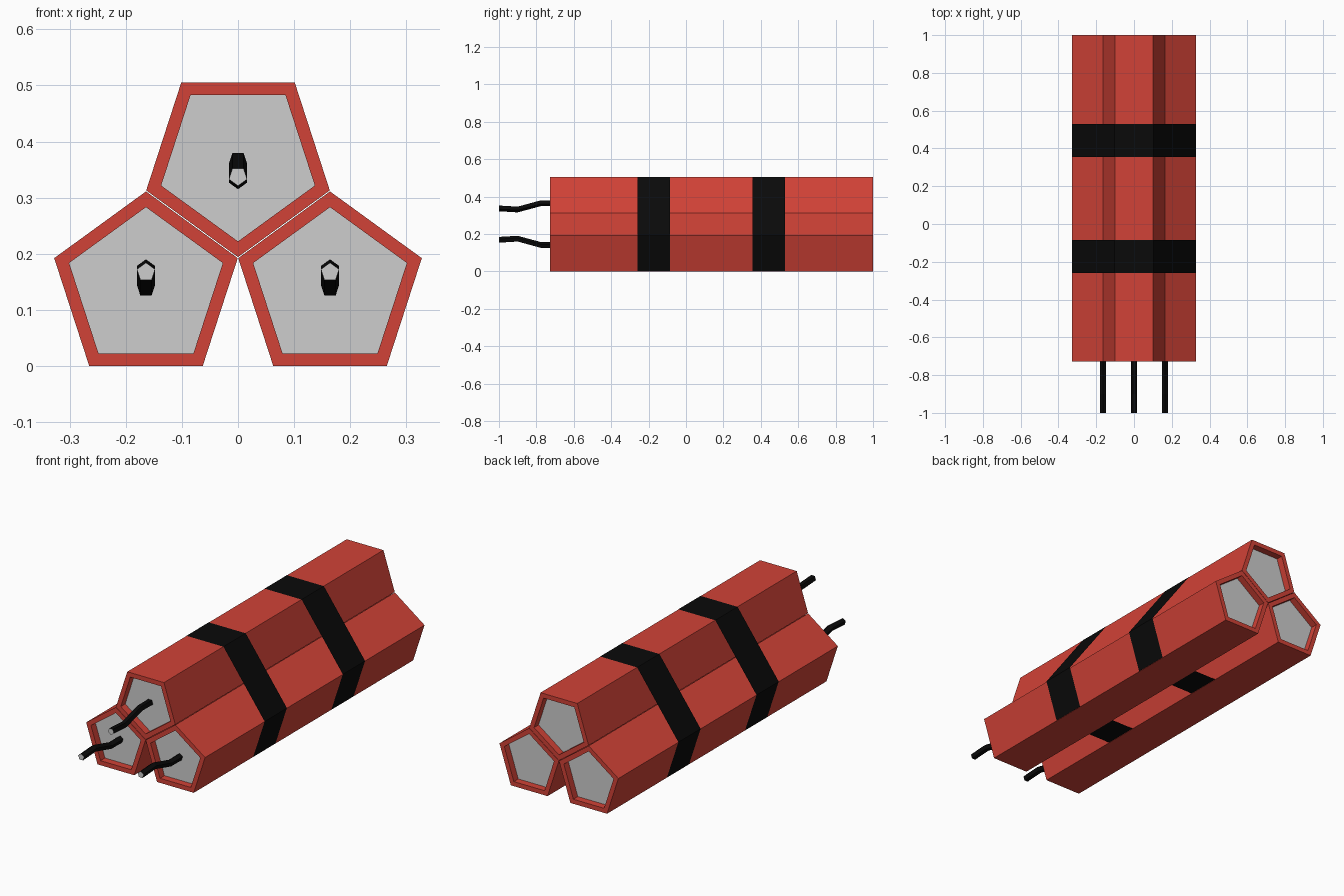
import bpy, bmesh
from math import sin, cos, pi

cube = bpy.data.objects.get("Cube")
if cube:
    bpy.data.objects.remove(cube, do_unlink=True)


def material(name, rgb):
    m = bpy.data.materials.new(name)
    m.use_nodes = True
    m.diffuse_color = (*rgb, 1)
    m.node_tree.nodes["Principled BSDF"].inputs["Base Color"].default_value = (*rgb, 1)
    return m


RED = material("red casing", (0.64, 0.055, 0.038))
GREY = material("grey filling", (0.61, 0.61, 0.61))
BLACK = material("black tape", (0.003, 0.003, 0.003))


def pentagon(x, z, radius, tip):
    """Cross-section in x and z; tip is 1 for point up, -1 for point down."""
    return [(x + radius * sin(2 * pi * i / 5), z + tip * radius * cos(2 * pi * i / 5))
            for i in range(5)]


def loft(name, rings, wall, front_cap=None, back_cap=None):
    """Skin a list of (y, section) rings and close the ends that have a cap material."""
    bm = bmesh.new()
    loops = [[bm.verts.new((x, y, z)) for x, z in section] for y, section in rings]
    n = len(loops[0])
    for a, b in zip(loops, loops[1:]):
        for i in range(n):
            j = (i + 1) % n
            bm.faces.new((a[i], a[j], b[j], b[i]))
    mats = [wall]
    for loop, cap in ((loops[0], front_cap), (loops[-1], back_cap)):
        if cap:
            if cap not in mats:
                mats.append(cap)
            bm.faces.new(loop).material_index = mats.index(cap)
    bmesh.ops.recalc_face_normals(bm, faces=bm.faces)
    mesh = bpy.data.meshes.new(name)
    bm.to_mesh(mesh)
    bm.free()
    for m in mats:
        mesh.materials.append(m)
    obj = bpy.data.objects.new(name, mesh)
    bpy.context.collection.objects.link(obj)
    return obj


FRONT, BACK, RECESS = -0.727, 1.0, 0.035
OUTER, INNER = 0.172, 0.144

# Three sticks, each with a recessed filling at both ends and a fuse
for side, x, z, tip in (("top", 0, 0.366, -1), ("left", 0.164, 0.139, 1),
                        ("right", -0.164, 0.139, 1)):
    wide, narrow = pentagon(x, z, OUTER, tip), pentagon(x, z, INNER, tip)
    loft(side + "_stick",
         [(FRONT + RECESS, narrow), (FRONT, narrow), (FRONT, wide),
          (BACK, wide), (BACK, narrow), (BACK - RECESS, narrow)],
         RED, GREY, GREY)
    path = ((FRONT + RECESS, 0), (-0.775, 0), (-0.9, 0.034), (-1.0, 0.028))
    loft(side + "_fuse",
         [(y, pentagon(x, z + tip * bend, 0.017, tip)) for y, bend in reversed(path)],
         BLACK, GREY, BLACK)

# Two tape bands stretched straight around the bundle
half = [(0.102, 0.5055), (0.329, 0.194), (0.266, 0.001)]
outline = half + [(-x, z) for x, z in reversed(half)]
for name, y in (("front_band", -0.26), ("back_band", 0.355)):
    loft(name, [(y, outline), (y + 0.175, outline)], BLACK)
